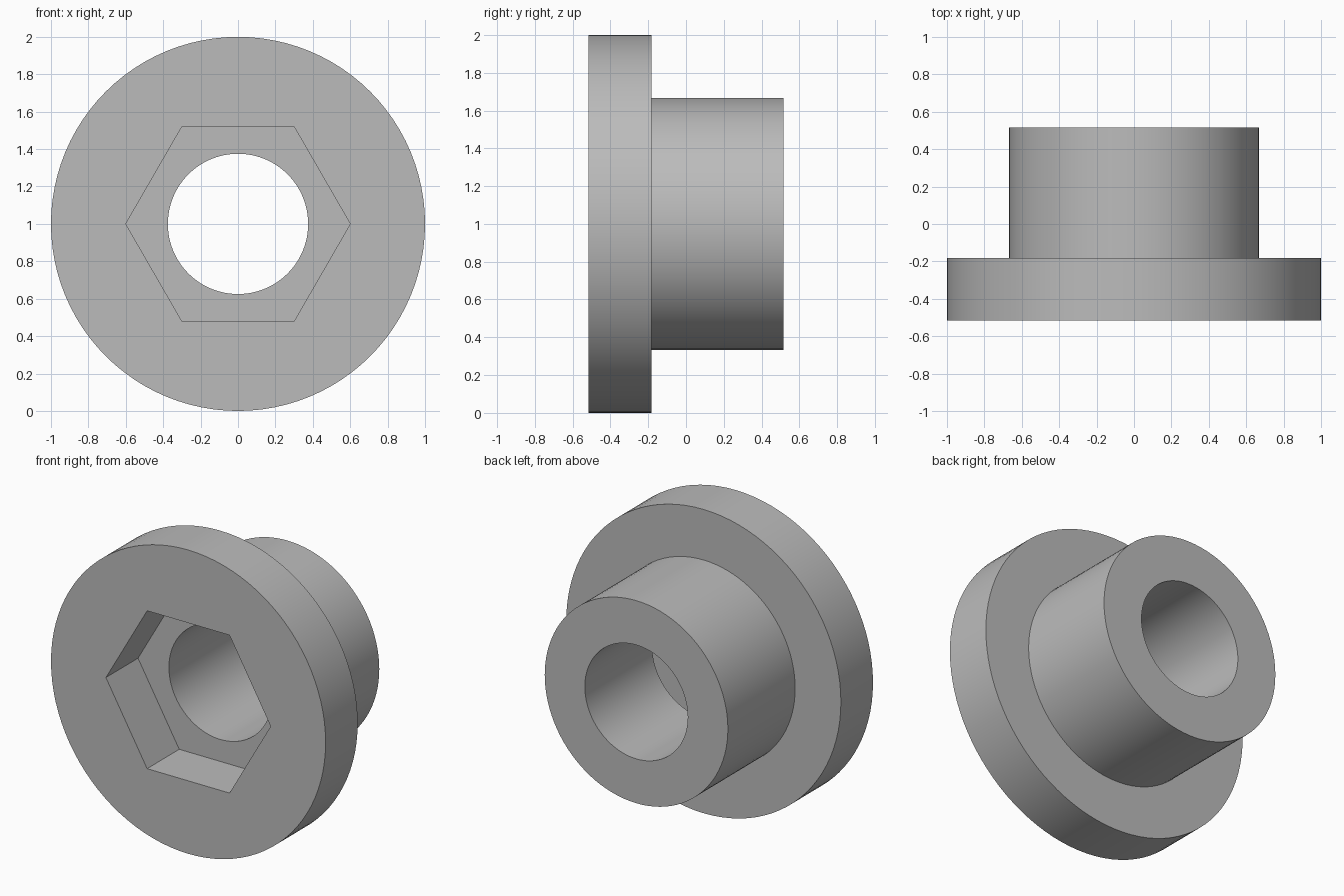
import bpy
import bmesh
from math import cos, sin, pi, radians

if "Cube" in bpy.data.objects:
    bpy.data.objects.remove(bpy.data.objects["Cube"])

SEGMENTS = 96          # multiple of six, so hexagon corners fall on vertices
FRONT, STEP, BACK = -0.517, -0.183, 0.517
FLANGE, SLEEVE, BORE, HEX = 1.0, 0.667, 0.375, 0.6


def ring(bm, radius, y, hexagonal=False):
    """Loop of vertices around the y axis, round or six-sided."""
    verts = []
    for i in range(SEGMENTS):
        a = 2 * pi * i / SEGMENTS
        r = radius
        if hexagonal:
            r *= cos(pi / 6) / cos(a % (pi / 3) - pi / 6)
        verts.append(bm.verts.new((r * cos(a), y, 1 + r * sin(a))))
    return verts


# Plain grey metal
grey = bpy.data.materials.new("plain grey")
grey.use_nodes = True
color = (0.5, 0.5, 0.5, 1)
grey.diffuse_color = color
grey.node_tree.nodes["Principled BSDF"].inputs["Base Color"].default_value = color

# Closed section: flange, step, sleeve, bore, then the hexagonal socket
bm = bmesh.new()
rings = [
    ring(bm, FLANGE, FRONT),
    ring(bm, FLANGE, STEP),
    ring(bm, SLEEVE, STEP),
    ring(bm, SLEEVE, BACK),
    ring(bm, BORE, BACK),
    ring(bm, BORE, STEP),
    ring(bm, HEX, STEP, True),
    ring(bm, HEX, FRONT, True),
]
for k, a in enumerate(rings):
    b = rings[(k + 1) % len(rings)]
    for i in range(SEGMENTS):
        j = (i + 1) % SEGMENTS
        bm.faces.new((a[i], a[j], b[j], b[i]))
bmesh.ops.recalc_face_normals(bm, faces=bm.faces)

mesh = bpy.data.meshes.new("flanged_bushing")
bm.to_mesh(mesh)
bm.free()
mesh.materials.append(grey)
bushing = bpy.data.objects.new("flanged_bushing", mesh)
bpy.context.collection.objects.link(bushing)

# Smooth round walls, crisp rims and socket corners
bpy.ops.object.select_all(action="DESELECT")
bushing.select_set(True)
bpy.context.view_layer.objects.active = bushing
bpy.ops.object.shade_smooth_by_angle(angle=radians(30))
